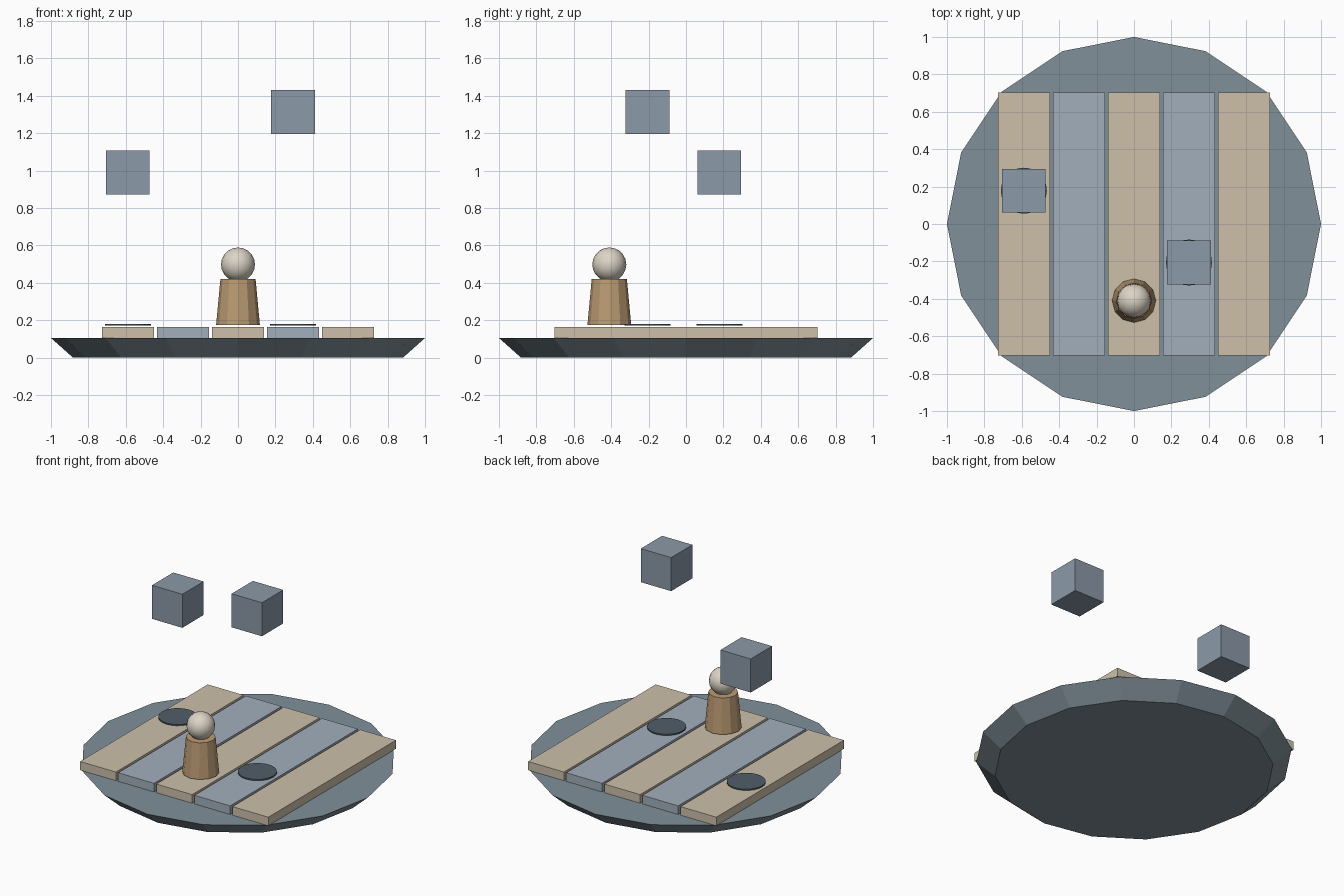
import bpy
from math import pi

if "Cube" in bpy.data.objects:
    bpy.data.objects.remove(bpy.data.objects["Cube"])


def material(name, rgb):
    m = bpy.data.materials.new(name)
    m.diffuse_color = (*rgb, 1)
    m.use_nodes = True
    m.node_tree.nodes["Principled BSDF"].inputs["Base Color"].default_value = m.diffuse_color
    return m


SLATE = material("slate", (0.22, 0.28, 0.32))
SAND = material("sand", (0.61, 0.53, 0.40))
STEEL = material("steel", (0.36, 0.43, 0.50))
CUBE = material("cube_grey", (0.26, 0.32, 0.39))
DARK = material("shadow", (0.08, 0.11, 0.14))
WOOD = material("wood", (0.50, 0.33, 0.17))
CREAM = material("cream", (0.72, 0.66, 0.56))


def finish(name, mat):
    o = bpy.context.object
    o.name = name
    o.data.materials.append(mat)
    return o


def box(name, x, y, z0, size, mat):
    bpy.ops.mesh.primitive_cube_add(size=1, location=(x, y, z0 + size[2] / 2))
    o = finish(name, mat)
    o.scale = size
    return o


def frustum(name, x, y, z0, z1, r0, r1, sides, mat):
    bpy.ops.mesh.primitive_cone_add(vertices=sides, radius1=r0, radius2=r1,
                                    depth=z1 - z0, location=(x, y, (z0 + z1) / 2))
    return finish(name, mat)


# Sixteen-sided platform, wider at the top
frustum("platform", 0, 0, 0, 0.105, 0.882, 1.0, 16, SLATE)

# Deck planks in alternating colours
for i in range(5):
    box(f"plank_{i + 1}", (i - 2) * 0.294, 0, 0.105, (0.276, 1.406, 0.06),
        STEEL if i % 2 else SAND)

# Playing piece: tapered body and round head
frustum("piece_body", 0, -0.41, 0.175, 0.42, 0.117, 0.094, 12, WOOD)
bpy.ops.mesh.primitive_uv_sphere_add(segments=16, ring_count=10, radius=0.091,
                                     location=(0, -0.41, 0.498))
finish("piece_head", CREAM)
bpy.ops.object.shade_smooth()

# Floating cubes, each with a dark landing marker below
for n, (x, y, z) in enumerate([(-0.589, 0.178, 0.873), (0.294, -0.206, 1.197)], 1):
    box(f"falling_cube_{n}", x, y, z, (0.234, 0.234, 0.234), CUBE)
    frustum(f"landing_marker_{n}", x, y, 0.171, 0.18, 0.123, 0.123, 24, DARK)
